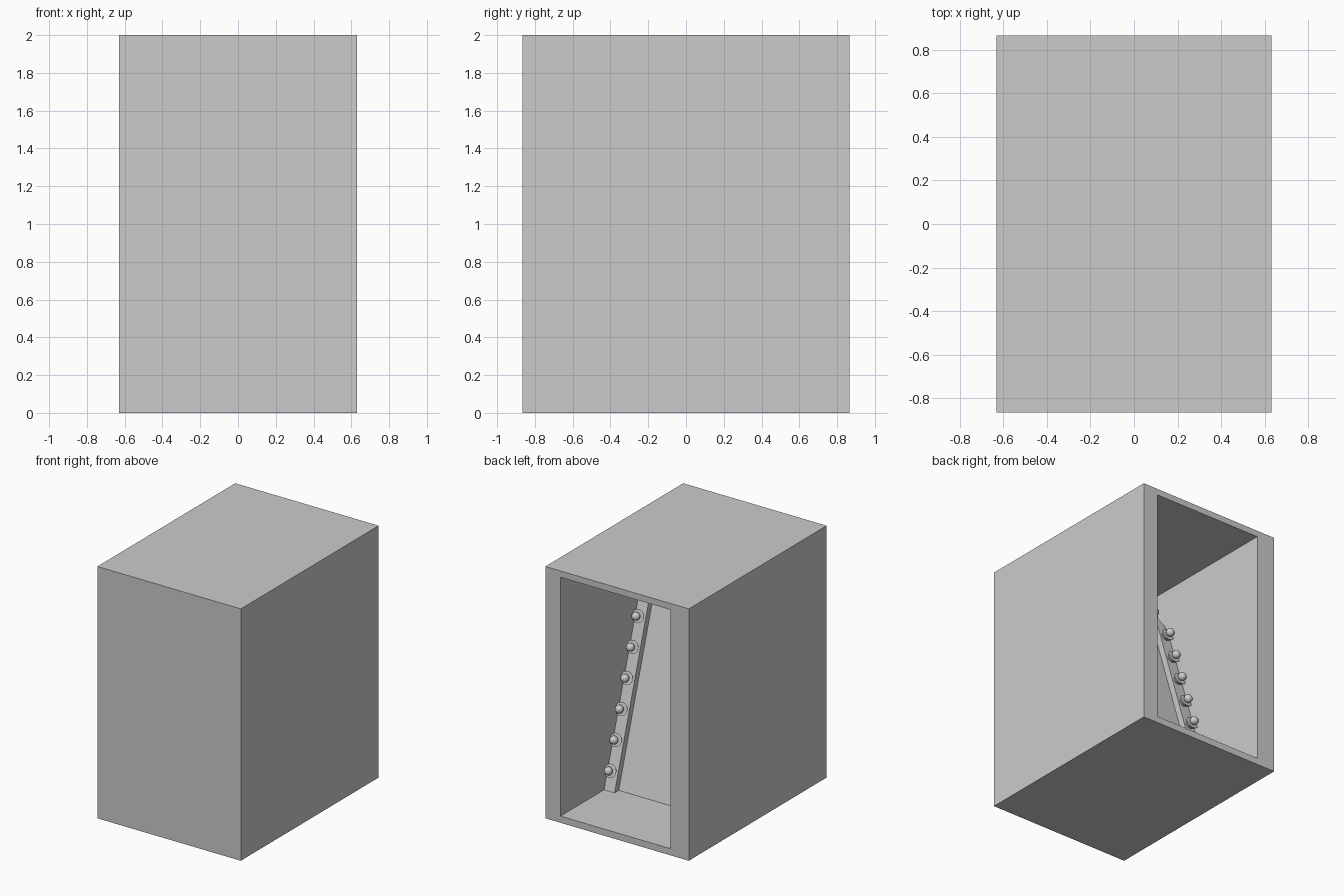
import bpy, bmesh, math
from mathutils import Matrix, Vector

if "Cube" in bpy.data.objects:
    bpy.data.objects.remove(bpy.data.objects["Cube"])

CX = 0.0145                     # centre of the opening
HALF = 0.4825                   # half width of the opening
LEAN = math.radians(17.5)       # lean of the mirror
PLACE = Matrix.Translation((CX, 0.335, 0)) @ Matrix.Rotation(LEAN, 4, 'X')


def add_object(name, bm, smooth=False):
    bmesh.ops.recalc_face_normals(bm, faces=bm.faces)
    mesh = bpy.data.meshes.new(name)
    bm.to_mesh(mesh)
    bm.free()
    ob = bpy.data.objects.new(name, mesh)
    bpy.context.collection.objects.link(ob)
    if smooth:
        bpy.ops.object.select_all(action='DESELECT')
        ob.select_set(True)
        bpy.context.view_layer.objects.active = ob
        bpy.ops.object.shade_smooth_by_angle(angle=math.radians(35))
    return ob


def arch(half, bottom, top, radius, steps=8):
    """Open path up one side, over rounded corners and down the other."""
    pts = [(half, bottom)]
    for sx, start in ((1, 0), (-1, 90)):
        for i in range(steps + 1):
            a = math.radians(start + 90 * i / steps)
            pts.append((sx * (half - radius) + radius * math.cos(a),
                        top - radius + radius * math.sin(a)))
    return pts + [(-half, bottom)]


def extrude_back(bm, depth):
    res = bmesh.ops.extrude_face_region(bm, geom=bm.faces[:])
    verts = [g for g in res['geom'] if isinstance(g, bmesh.types.BMVert)]
    bmesh.ops.translate(bm, verts=verts, vec=(0, -depth, 0))


# Cabinet: box with a deep opening in the back
bm = bmesh.new()
bmesh.ops.create_cube(bm, size=1, matrix=Matrix.Translation((0, 0, 1))
                      @ Matrix.Diagonal((1.26, 1.73, 2, 1)))
back = max(bm.faces, key=lambda f: f.calc_center_median().y)
bmesh.ops.inset_region(bm, faces=[back], thickness=0.05)
for v in back.verts:
    v.co.x = CX + math.copysign(HALF, v.co.x)
    v.co.z = 1.95 if v.co.z > 1 else 0.053
res = bmesh.ops.extrude_discrete_faces(bm, faces=[back])
bmesh.ops.translate(bm, verts=list(res['faces'][0].verts), vec=(0, -1.66, 0))
add_object("cabinet", bm)

# Mirror frame: leaning arch with rounded top corners
bm = bmesh.new()
outer = [bm.verts.new((x, 0, z)) for x, z in arch(HALF, 0.03, 1.80, 0.16)]
inner = [bm.verts.new((x, 0, z)) for x, z in arch(0.39, 0.03, 1.71, 0.07)]
for i in range(len(outer) - 1):
    bm.faces.new((outer[i], outer[i + 1], inner[i + 1], inner[i]))
extrude_back(bm, 0.07)
add_object("mirror_frame", bm, True).matrix_world = PLACE

# Mirror panel set back in the frame
bm = bmesh.new()
bm.faces.new([bm.verts.new((x, -0.05, z)) for x, z in arch(0.44, 0.03, 1.76, 0.12)])
extrude_back(bm, 0.02)
add_object("mirror_panel", bm).matrix_world = PLACE


def bulb(x, v, index):
    # Socket disc and round bulb
    bm = bmesh.new()
    turn = Matrix.Rotation(math.radians(-90), 4, 'X')
    bmesh.ops.create_cone(bm, cap_ends=True, segments=24, radius1=0.03, radius2=0.052,
                          depth=0.035, matrix=Matrix.Translation((0, 0.017, 0)) @ turn)
    bmesh.ops.create_uvsphere(bm, u_segments=20, v_segments=12, radius=0.032,
                              matrix=Matrix.Translation((0, 0.06, 0)))
    ob = add_object(f"bulb_{index}", bm, True)
    ob.matrix_world = PLACE @ Matrix.Translation((x, 0, v))


# Bulbs up both sides and across the top
spots = [(s * 0.4375, 0.21 + 0.23 * k) for s in (-1, 1) for k in range(7)]
spots += [(x, 1.755) for x in (-0.33, -0.11, 0.11, 0.33)]
for n, (x, v) in enumerate(spots):
    bulb(x, v, n + 1)
